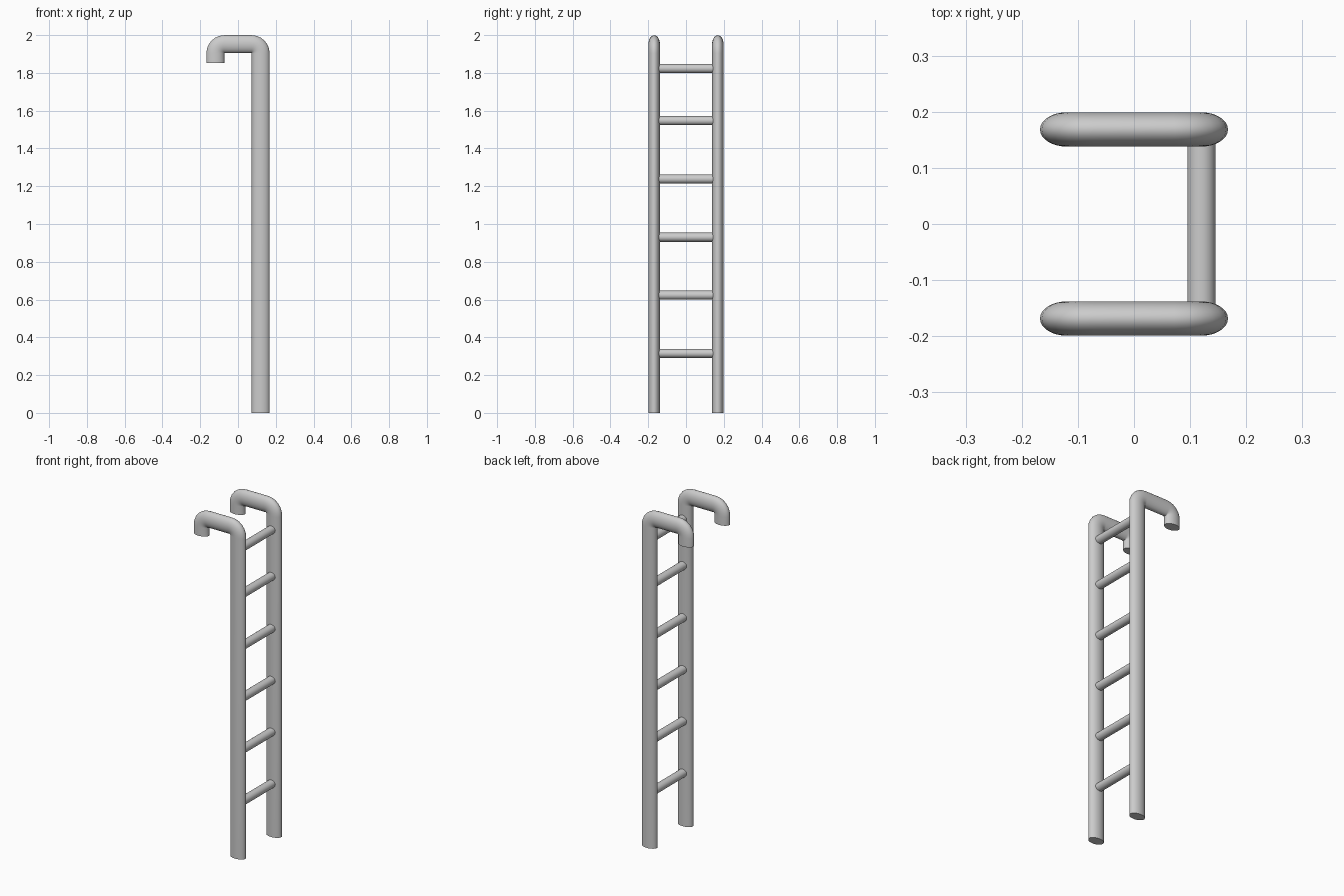
import bpy, bmesh
from math import sin, cos, pi

if "Cube" in bpy.data.objects:
    bpy.data.objects.remove(bpy.data.objects["Cube"])

SIDES = 32
RX, RY = 0.0475, 0.0305      # oval tube half-widths
BEND_X, BEND_Z = 0.072, 1.904  # inner corner of each bend
BEND_R = 0.048


def finish(name, bm):
    bmesh.ops.recalc_face_normals(bm, faces=bm.faces[:])
    mesh = bpy.data.meshes.new(name)
    bm.to_mesh(mesh)
    bm.free()
    obj = bpy.data.objects.new(name, mesh)
    bpy.context.collection.objects.link(obj)
    bpy.ops.object.select_all(action='DESELECT')
    obj.select_set(True)
    bpy.context.view_layer.objects.active = obj
    bpy.ops.object.shade_smooth_by_angle(angle=0.7)
    return obj


def loft(name, rings):
    """Skin a list of point rings and cap both ends."""
    bm = bmesh.new()
    loops = [[bm.verts.new(p) for p in ring] for ring in rings]
    for a, b in zip(loops, loops[1:]):
        for i in range(SIDES):
            j = (i + 1) % SIDES
            bm.faces.new((a[i], a[j], b[j], b[i]))
    bm.faces.new(loops[0])
    bm.faces.new(loops[-1])
    return finish(name, bm)


# Hooked rail path: (x, z, angle of the outward direction)
path = [(BEND_X + BEND_R, 0, 0)]
for cx, start in ((BEND_X, 0), (-BEND_X, pi / 2)):
    for k in range(7):
        a = start + k * pi / 12
        path.append((cx + BEND_R * cos(a), BEND_Z + BEND_R * sin(a), a))
path.append((-BEND_X - BEND_R, 1.853, pi))

angles = [2 * pi * i / SIDES for i in range(SIDES)]
for side, y in (("front", -0.1685), ("back", 0.1685)):
    loft(side + "_rail", [[(x + RX * cos(t) * cos(a), y + RY * sin(t),
                            z + RX * cos(t) * sin(a)) for t in angles]
                          for x, z, a in path])

# Rungs
for n, z in enumerate((0.315, 0.623, 0.93, 1.238, 1.547, 1.823)):
    loft(f"rung_{n + 1}", [[(0.12 + 0.025 * cos(t), y, z + 0.024 * sin(t))
                            for t in angles] for y in (-0.15, 0.15)])
